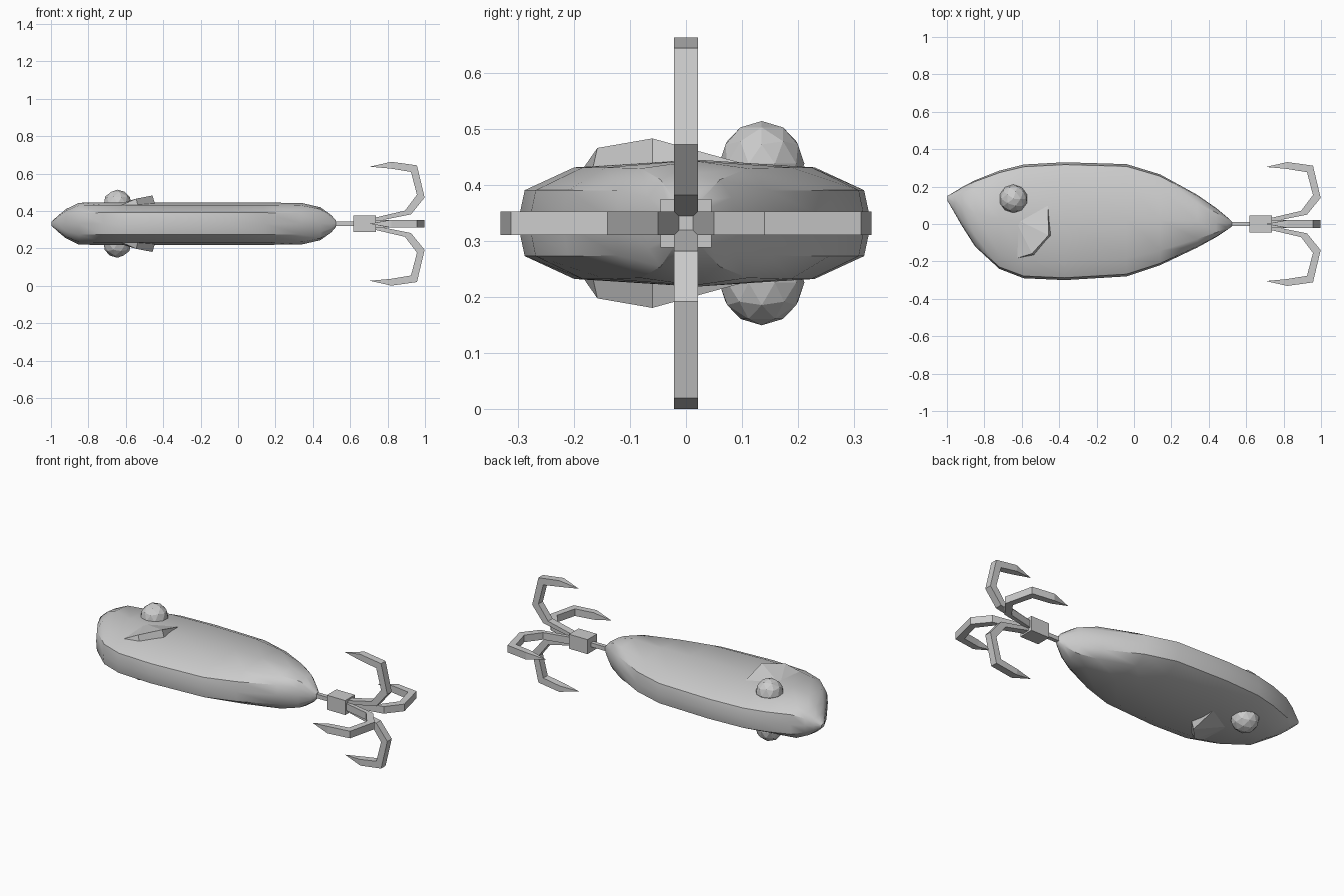
import bpy, bmesh
from math import radians
from mathutils import Matrix, Vector

if "Cube" in bpy.data.objects:
    bpy.data.objects.remove(bpy.data.objects["Cube"])

ZC = 0.332  # height of the lure's centre plane


def make(name, verts, faces, smooth=None):
    mesh = bpy.data.meshes.new(name)
    mesh.from_pydata(verts, [], faces)
    bm = bmesh.new()
    bm.from_mesh(mesh)
    bmesh.ops.recalc_face_normals(bm, faces=bm.faces)
    bm.to_mesh(mesh)
    bm.free()
    ob = bpy.data.objects.new(name, mesh)
    bpy.context.collection.objects.link(ob)
    if smooth:
        bpy.ops.object.select_all(action='DESELECT')
        ob.select_set(True)
        bpy.context.view_layer.objects.active = ob
        bpy.ops.object.shade_smooth_by_angle(angle=radians(smooth))
    return ob


# Body: sections along x (x, low y, high y, half thickness)
stations = [
    (-0.998, 0.125, 0.15, 0.01), (-0.96, 0.06, 0.172, 0.045),
    (-0.92, -0.01, 0.197, 0.078), (-0.85, -0.12, 0.234, 0.112),
    (-0.72, -0.24, 0.285, 0.113), (-0.59, -0.29, 0.318, 0.113),
    (-0.37, -0.30, 0.33, 0.113), (-0.04, -0.28, 0.32, 0.113),
    (0.14, -0.22, 0.265, 0.113), (0.34, -0.125, 0.155, 0.111),
    (0.44, -0.07, 0.085, 0.088), (0.50, -0.03, 0.035, 0.045),
    (0.525, -0.012, 0.012, 0.016)]
quarter = [(1, 0.0), (0.96, 0.52), (0.68, 0.88), (0, 1.0)]
half = quarter + [(-a, b) for a, b in reversed(quarter[:-1])]
section = half + [(a, -b) for a, b in reversed(half[1:-1])]
n = len(section)
verts, faces = [], []
for x, lo, hi, t in stations:
    c, h = (lo + hi) / 2, (hi - lo) / 2
    verts += [(x, c + a * h, ZC + b * t) for a, b in section]
for i in range(len(stations) - 1):
    for j in range(n):
        k = (j + 1) % n
        faces.append((i * n + j, i * n + k, (i + 1) * n + k, (i + 1) * n + j))
faces += [tuple(range(n)), tuple(range(len(verts) - n, len(verts)))]
make("fish_body", verts, faces, 35)

# Eyes and raised gill covers on both sides
gill = [(-0.64, 0.03, 0.105), (-0.46, 0.10, 0.107), (-0.457, -0.06, 0.151),
        (-0.545, -0.158, 0.134), (-0.65, -0.19, 0.088),
        (-0.44, -0.06, 0.09), (-0.53, -0.17, 0.08)]
gill_faces = [(0, 1, 2), (0, 2, 3), (0, 3, 4), (1, 5, 2), (5, 6, 3, 2),
              (6, 4, 3), (0, 4, 6, 5, 1)]
for side, s in (("upper", 1), ("lower", -1)):
    bpy.ops.mesh.primitive_ico_sphere_add(subdivisions=2, radius=0.076,
                                          location=(-0.645, 0.135, ZC + s * 0.106))
    bpy.context.object.name = side + "_eye"
    make(side + "_gill_cover", [(x, y, ZC + s * z) for x, y, z in gill], gill_faces)


# Hook shank: thin wire and square collar
def box(name, x0, x1, hy, hz):
    bpy.ops.mesh.primitive_cube_add(size=1, location=((x0 + x1) / 2, 0, ZC))
    ob = bpy.context.object
    ob.name = name
    ob.scale = (x1 - x0, 2 * hy, 2 * hz)


box("hook_wire", 0.50, 0.64, 0.012, 0.012)
box("hook_collar", 0.617, 0.738, 0.045, 0.043)

# Four barbless hooks around the shank (outer and inner edge as x, radius)
outer = [(0.70, 0.005), (0.925, 0.05), (0.998, 0.14), (0.957, 0.312), (0.82, 0.331)]
inner = [(0.70, 0.025), (0.893, 0.07), (0.957, 0.155), (0.925, 0.277), (0.815, 0.295)]
W = 0.021
hook_verts = []
for (ox, orad), (ix, irad) in zip(outer, inner):
    hook_verts += [(ox, -W, orad), (ox, W, orad), (ix, W, irad), (ix, -W, irad)]
hook_verts.append((0.705, 0, 0.305))
hook_faces = [(0, 1, 2, 3)]
for i in range(len(outer) - 1):
    for j in range(4):
        k = (j + 1) % 4
        hook_faces.append((4 * i + j, 4 * i + k, 4 * i + 4 + k, 4 * i + 4 + j))
last = len(hook_verts) - 1
hook_faces += [(last - 4 + j, last - 4 + (j + 1) % 4, last) for j in range(4)]
for q in range(4):
    turn = Matrix.Translation((0, 0, ZC)) @ Matrix.Rotation(radians(90 * q), 4, 'X')
    make(f"hook_{q + 1}", [tuple(turn @ Vector(v)) for v in hook_verts], hook_faces)
